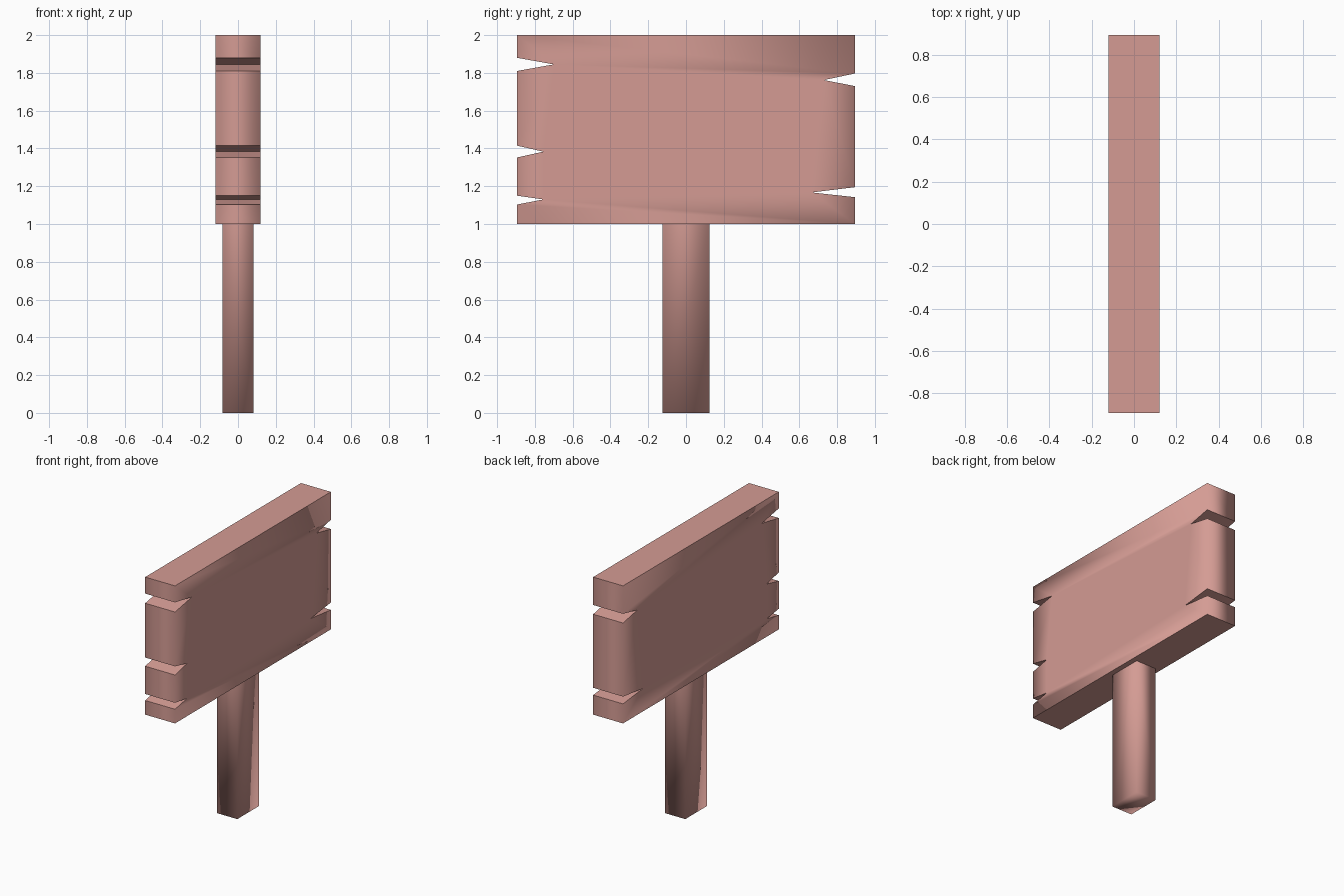
import bpy, bmesh
from mathutils import Vector

if "Cube" in bpy.data.objects:
    bpy.data.objects.remove(bpy.data.objects["Cube"])

wood = bpy.data.materials.new("dusty_pink_wood")
wood.diffuse_color = (0.66, 0.33, 0.295, 1)
wood.use_nodes = True
wood.node_tree.nodes["Principled BSDF"].inputs["Base Color"].default_value = wood.diffuse_color


def prism(name, outline, depth, smooth_edge, open_top=False):
    """Extrude a (y, z) outline along x; smooth_edge decides which edges stay soft."""
    bm = bmesh.new()
    base = bm.faces.new([bm.verts.new((-depth, y, z)) for y, z in outline])
    ext = bmesh.ops.extrude_face_region(bm, geom=[base], use_keep_orig=True)
    verts = [g for g in ext["geom"] if isinstance(g, bmesh.types.BMVert)]
    bmesh.ops.translate(bm, verts=verts, vec=(2 * depth, 0, 0))
    bmesh.ops.recalc_face_normals(bm, faces=bm.faces)
    if open_top:
        top = [f for f in bm.faces if f.normal.z > 0.9]
        bmesh.ops.delete(bm, geom=top, context='FACES_ONLY')
    for f in bm.faces:
        f.smooth = True
    for e in bm.edges:
        e.smooth = smooth_edge(e)
    mesh = bpy.data.meshes.new(name)
    bm.to_mesh(mesh)
    bm.free()
    mesh.materials.append(wood)
    obj = bpy.data.objects.new(name, mesh)
    bpy.context.collection.objects.link(obj)
    return obj


# Sign board with splits cut into both ends: (upper z, lower z, tip y, tip z)
W = 0.895
left_splits = [(1.88, 1.81, -0.70, 1.845), (1.415, 1.352, -0.755, 1.383),
               (1.15, 1.103, -0.755, 1.13)]
right_splits = [(1.797, 1.73, 0.73, 1.762), (1.195, 1.142, 0.665, 1.167)]

outline = [(W, 2), (-W, 2)]
for hi, lo, ty, tz in left_splits:
    outline += [(-W, hi), (ty, tz), (-W, lo)]
outline += [(-W, 1), (W, 1)]
for hi, lo, ty, tz in reversed(right_splits):
    outline += [(W, lo), (ty, tz), (W, hi)]


def upright(e):
    a, b = (v.co for v in e.verts)
    d = (b - a).normalized()
    return abs(d.z) > 0.999


prism("sign_board", outline, 0.12, upright)

# Post, softly shaded down to its foot, joined under the board
P = 0.125
prism("post", [(P, 1), (-P, 1), (-P, 0), (P, 0)], 0.082,
      lambda e: True, open_top=True)
